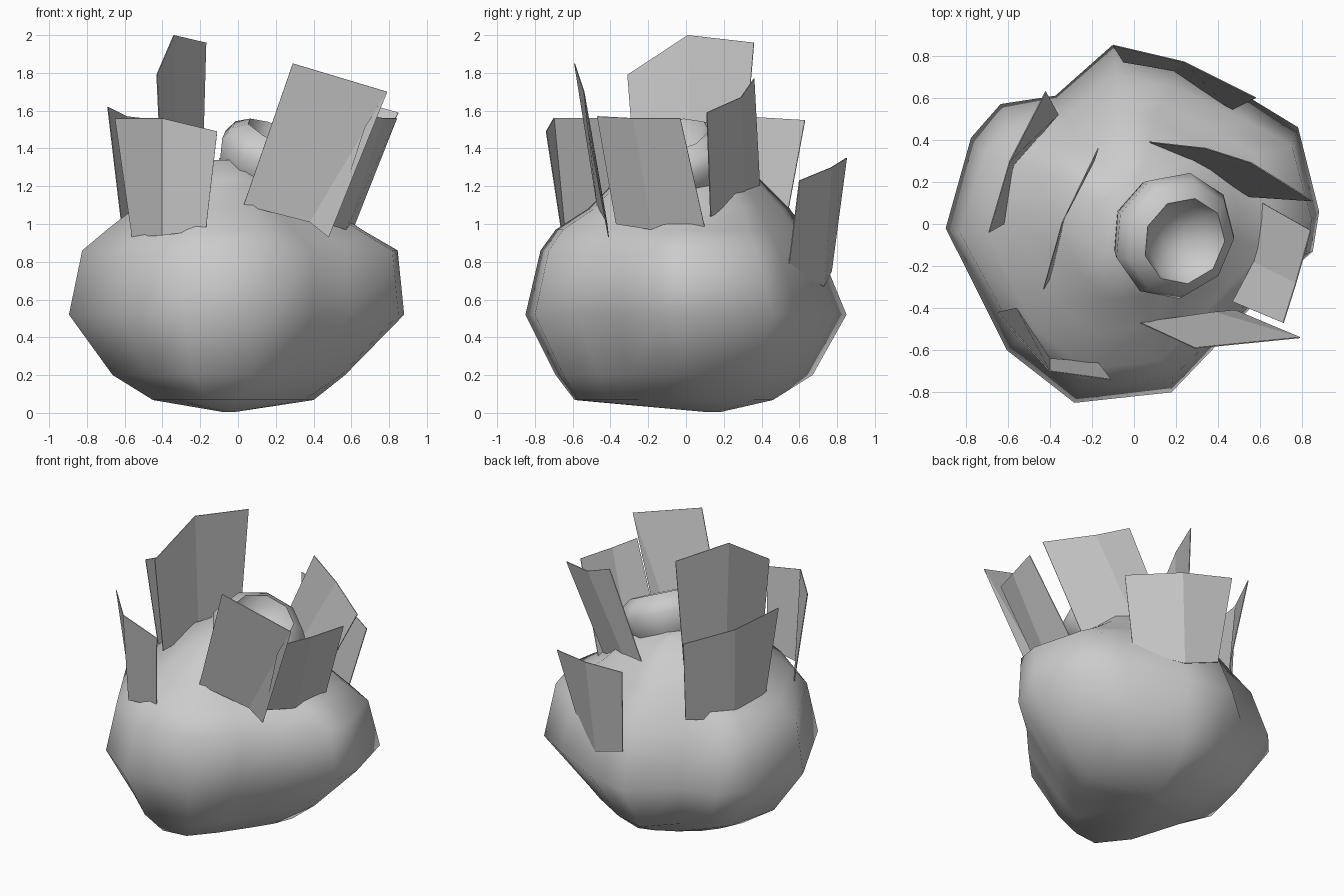
import bpy
import bmesh
from math import cos, sin, pi, radians
from mathutils import Vector, Matrix

default_cube = bpy.data.objects.get("Cube")
if default_cube:
    bpy.data.objects.remove(default_cube, do_unlink=True)

# One plain grey for the whole plant
grey = bpy.data.materials.new("plain_grey")
grey.use_nodes = True
colour = (0.6, 0.6, 0.6, 1.0)
grey.diffuse_color = colour
grey.node_tree.nodes["Principled BSDF"].inputs["Base Color"].default_value = colour


def add_object(name, bm, smooth_angle=None):
    """Turn a bmesh into a named object with the shared material."""
    mesh = bpy.data.meshes.new(name)
    bm.to_mesh(mesh)
    bm.free()
    mesh.materials.append(grey)
    obj = bpy.data.objects.new(name, mesh)
    bpy.context.collection.objects.link(obj)
    if smooth_angle:
        bpy.ops.object.select_all(action="DESELECT")
        obj.select_set(True)
        bpy.context.view_layer.objects.active = obj
        bpy.ops.object.shade_smooth_by_angle(angle=radians(smooth_angle))
    return obj


def loft(name, rings, smooth_angle, matrix=Matrix()):
    """Skin a stack of equal rings and close both ends."""
    bm = bmesh.new()
    loops = [[bm.verts.new(matrix @ Vector(point)) for point in ring] for ring in rings]
    count = len(loops[0])
    for low, high in zip(loops, loops[1:]):
        for i in range(count):
            j = (i + 1) % count
            bm.faces.new((low[i], low[j], high[j], high[i]))
    bm.faces.new(loops[0][::-1])
    bm.faces.new(loops[-1])
    bmesh.ops.recalc_face_normals(bm, faces=bm.faces)
    return add_object(name, bm, smooth_angle)


# Lumpy bulb: one irregular outline, stretched to the extents of each level
outline = [(.88, .06), (.78, .46), (.55, .6), (.2, .78), (-.1, .85), (-.37, .61),
           (-.63, .57), (-.77, .41), (-.89, -.02), (-.6, -.6), (-.28, -.85),
           (.18, -.8), (.4, -.57), (.59, -.36), (.85, -.13)]
half_width, half_depth = .885, .85

# The foot is more angular and comes to a low point off centre
foot = [(.4, .03), (.36, .2), (.25, .36), (.05, .46), (-.05, .43), (-.18, .36),
        (-.3, .27), (-.38, .17), (-.45, .02), (-.32, -.4), (-.17, -.59),
        (0, -.57), (.13, -.42), (.25, -.25), (.35, -.1)]
low_point = Vector((-.05, .16))
foot_rings = [[(*low_point.lerp(Vector(point), spread), z) for point in foot]
              for spread, z in ((.08, .005), (1, .068))]

# Each level: height, left end, right end, front end, back end
levels = [(.2, -.66, .57, -.69, .67), (.52, -.89, .885, -.85, .85),
          (.86, -.82, .85, -.77, .71), (.97, -.69, .66, -.69, .63),
          (1.08, -.55, .5, -.52, .55), (1.24, -.36, .34, -.36, .39),
          (1.34, -.18, .13, -.2, .22)]


def body_ring(z, left, right, front, back):
    centre_x, centre_y = (left + right) / 2, (front + back) / 2
    scale_x = (right - left) / 2 / half_width
    scale_y = (back - front) / 2 / half_depth
    return [(centre_x + x * scale_x, centre_y + y * scale_y, z) for x, y in outline]


loft("bulb_body", foot_rings + [body_ring(*level) for level in levels], 80)

# Shallow cup-shaped mouth with a rolled lip, tipped to one side
lip_profile = [(.22, -.2), (.28, -.06), (.31, .03), (.28, .1), (.21, .15), (.17, .08), (.06, .02)]
sides = 9
lip_rings = [[(r * cos(2 * pi * i / sides), r * sin(2 * pi * i / sides), z)
              for i in range(sides)] for r, z in lip_profile]
lip_place = (Matrix.Translation((.18, -.05, 1.33)) @ Matrix.Rotation(radians(24), 4, "Y")
             @ Matrix.Rotation(radians(12), 4, "X"))
loft("mouth_lip", lip_rings, 80, lip_place)


def leaf(name, top, bottom):
    """Folded leaf blade: strips between a top edge and a bottom edge."""
    bm = bmesh.new()
    upper = [bm.verts.new(point) for point in top]
    lower = [bm.verts.new(point) for point in bottom]
    for i in range(len(upper) - 1):
        bm.faces.new((lower[i], lower[i + 1], upper[i + 1], upper[i]))
    bmesh.ops.recalc_face_normals(bm, faces=bm.faces)
    obj = add_object(name, bm)
    thickness = obj.modifiers.new("thickness", "SOLIDIFY")
    thickness.thickness = .005
    thickness.offset = 0
    return obj


# Flat-sided leaves standing around the mouth
leaf("back_leaf",
     [(.58, .6, 1.23), (.24, .77, 1.3), (-.1, .85, 1.35)],
     [(.46, .54, .75), (.19, .73, .67), (-.05, .77, .75)])
leaf("back_left_leaf",
     [(.85, .11, 1.59), (.56, .29, 1.67), (.34, .36, 1.77)],
     [(.55, .13, 1.04), (.25, .31, 1.13), (.07, .39, 1.2)])
leaf("outer_right_leaf",
     [(-.42, .63, 1.55), (-.59, .3, 1.57), (-.69, -.04, 1.62)],
     [(-.36, .52, .96), (-.57, .28, .93), (-.62, 0, 1.03)])
leaf("tall_inner_leaf",
     [(-.17, .36, 1.96), (-.34, .01, 2), (-.43, -.31, 1.79)],
     [(-.19, .3, 1.25), (-.33, .03, 1.2), (-.4, -.26, 1.14)])
leaf("front_right_leaf",
     [(-.65, -.42, 1.56), (-.4, -.7, 1.56), (-.11, -.74, 1.49)],
     [(-.56, -.4, .93), (-.4, -.64, .94), (-.17, -.66, .97)])
leaf("front_left_leaf",
     [(.29, -.59, 1.85), (.79, -.54, 1.7), (.67, -.52, 1.51)],
     [(.03, -.47, 1.1), (.38, -.42, 1.01), (.48, -.41, .93)])
leaf("outer_left_leaf",
     [(.71, -.47, 1.57), (.77, -.28, 1.56), (.84, -.03, 1.56)],
     [(.47, -.37, 1), (.57, -.18, .97), (.61, .1, .98)])
